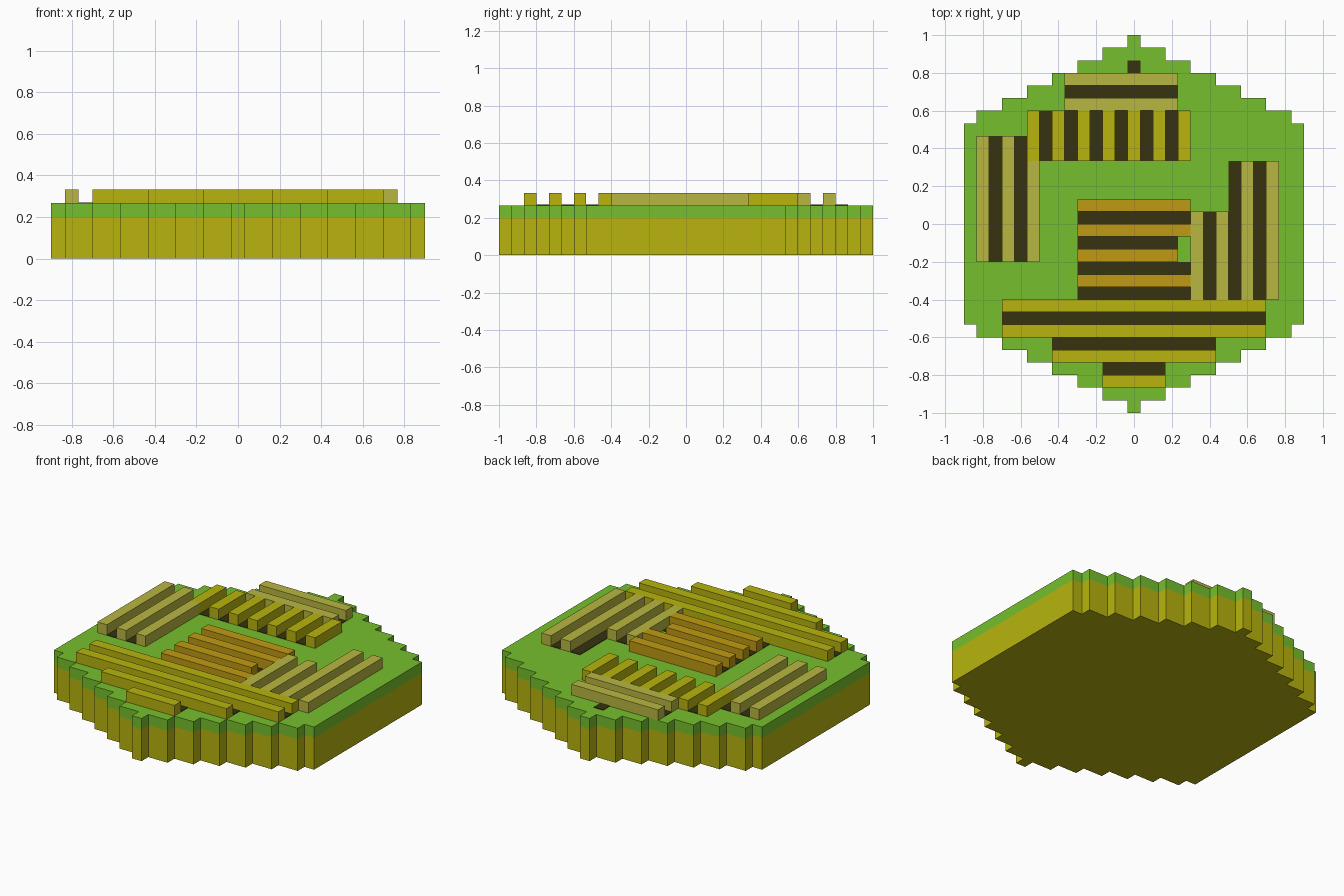
import bpy
import bmesh

cube = bpy.data.objects.get("Cube")
if cube:
    bpy.data.objects.remove(cube, do_unlink=True)

C = 1 / 15            # size of one grid cell
GROUND = 4 * C        # top of the grass
SOIL = 0.003          # thickness of the soil plates


def material(name, rgb):
    """Flat material from an 8-bit sRGB colour."""
    lin = [(c / 255 / 12.92) if c < 11 else ((c / 255 + 0.055) / 1.055) ** 2.4 for c in rgb]
    m = bpy.data.materials.new(name)
    m.use_nodes = True
    m.diffuse_color = (*lin, 1)
    bsdf = next(n for n in m.node_tree.nodes if n.type == 'BSDF_PRINCIPLED')
    bsdf.inputs["Base Color"].default_value = (*lin, 1)
    bsdf.inputs["Roughness"].default_value = 1
    return m


GRASS = material("grass_green", (118, 192, 45))
YELLOW = material("earth_yellow", (184, 180, 14))
KHAKI = material("pale_khaki", (185, 183, 65))
ORANGE = material("crop_orange", (192, 154, 18))
DARK = material("dark_soil", (54, 50, 16))


def finish(bm, name, mat):
    bmesh.ops.recalc_face_normals(bm, faces=bm.faces)
    mesh = bpy.data.meshes.new(name)
    bm.to_mesh(mesh)
    bm.free()
    mesh.materials.append(mat)
    ob = bpy.data.objects.new(name, mesh)
    bpy.context.collection.objects.link(ob)


def boxes(name, rects, height, mat):
    """Boxes on the grass; each rect is x0, x1, y0, y1 in grid cells."""
    bm = bmesh.new()
    for x0, x1, y0, y1 in rects:
        vs = bmesh.ops.create_cube(bm, size=1)["verts"]
        for v in vs:
            v.co.x = ((x1 if v.co.x > 0 else x0) - 13.5) * C
            v.co.y = ((y1 if v.co.y > 0 else y0) - 15) * C
            v.co.z = GROUND + (height if v.co.z > 0 else 0)
    finish(bm, name, mat)


def crops(name, rects, mat):
    boxes(name, rects, C, mat)


def slab(name, z0, z1, mat):
    """Stepped round slab: one quarter of the outline mirrored to all four."""
    quarter = [(13.5, 8)]
    for i in range(7):
        quarter += [(12.5 - 2 * i, 8 + i), (12.5 - 2 * i, 9 + i)]
    quarter.insert(0, None)
    # step corners from the straight side up to the tip
    widths = [13.5] + [12.5 - 2 * i for i in range(7)]
    pts = []
    for i, w in enumerate(widths):
        if i:
            pts.append((w, 7 + i))
        pts.append((w, 8 + i))
    half = pts + [(-x, y) for x, y in reversed(pts)]
    ring = half + [(-x, -y) for x, y in half]
    bm = bmesh.new()
    face = bm.faces.new([bm.verts.new((x * C, y * C, z0)) for x, y in ring])
    ext = bmesh.ops.extrude_face_region(bm, geom=[face], use_keep_orig=True)["geom"]
    for v in ext:
        if isinstance(v, bmesh.types.BMVert):
            v.co.z = z1
    finish(bm, name, mat)


# Ground: earth below, grass on top
slab("earth_base", 0, 3 * C, YELLOW)
slab("grass_layer", 3 * C, GROUND, GRASS)

# Crop rows
crops("back_rows", [(8, 17, y, y + 1) for y in (24, 26)], KHAKI)
crops("back_short_rows", [(x, x + 1, 20, 24) for x in range(5, 18, 2)], YELLOW)
crops("west_rows", [(1, 2, 12, 22), (3, 4, 12, 22), (5, 6, 12, 20)], KHAKI)
crops("east_rows", [(x, x + 1, 9, 16 if x < 21 else 20) for x in (18, 20, 22, 24)], KHAKI)
crops("centre_rows", [(9, 17 if y == 12 else 18, y, y + 1) for y in (10, 12, 14, 16)], ORANGE)
crops("front_rows", [(3, 24, 8, 9), (3, 24, 6, 7), (7, 20, 4, 5), (11, 16, 2, 3)], YELLOW)

# Bare soil between the rows
soil = [(8, 17, 25, 26), (13, 14, 27, 28)]
soil += [(x, x + 1, 20, 24) for x in range(6, 17, 2)]
soil += [(2, 3, 12, 22), (4, 5, 12, 22)]
soil += [(19, 20, 9, 16), (21, 22, 9, 20), (23, 24, 9, 20)]
soil += [(9, 17 if y == 13 else 18, y, y + 1) for y in (9, 11, 13, 15)]
soil += [(3, 24, 7, 8), (7, 20, 5, 6), (11, 16, 3, 4)]
boxes("soil_furrows", soil, SOIL, DARK)
